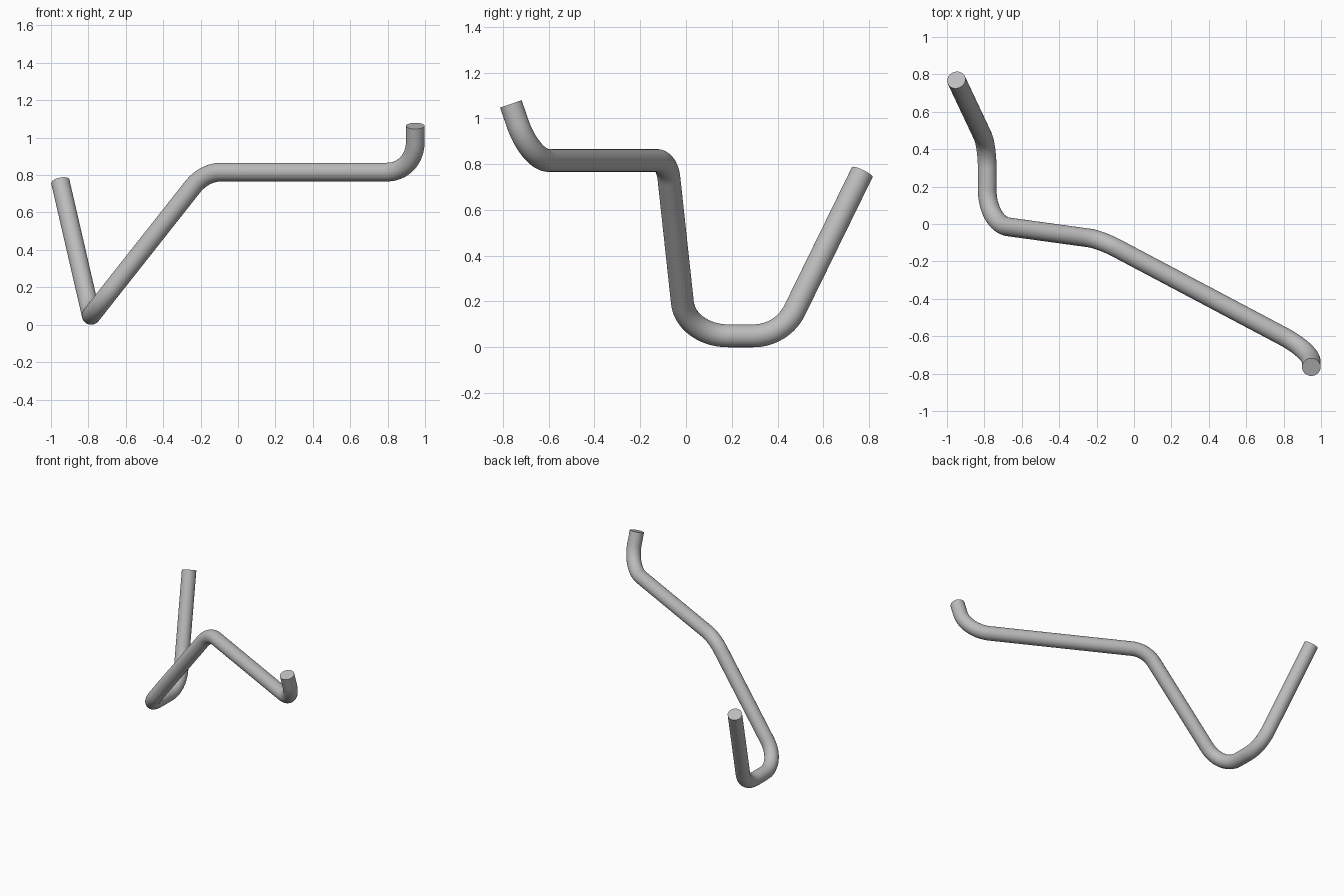
import bpy
import math
from mathutils import Vector, Quaternion

cube = bpy.data.objects.get("Cube")
if cube:
    bpy.data.objects.remove(cube, do_unlink=True)

PIPE_RADIUS = 0.05
BEND_RADIUS = 0.2
BEND_STEPS = 16

# Pipe centreline: ends and the corners that get rounded
corners = [Vector(p) for p in (
    (-0.95, 0.77, 0.765),
    (-0.785, 0.42, 0.05),
    (-0.785, 0.0, 0.05),
    (-0.18, -0.083, 0.816),
    (0.948, -0.68, 0.816),
    (0.948, -0.765, 1.063),
)]


def bend(before, corner, after):
    """Points of a circular bend tangent to both legs of a corner."""
    d_in = (corner - before).normalized()
    d_out = (after - corner).normalized()
    turn = d_in.angle(d_out)
    axis = d_in.cross(d_out).normalized()
    start = corner - d_in * BEND_RADIUS * math.tan(turn / 2)
    centre = start + axis.cross(d_in) * BEND_RADIUS
    return [centre + Quaternion(axis, turn * i / BEND_STEPS) @ (start - centre)
            for i in range(BEND_STEPS + 1)]


path = [corners[0]]
for a, b, c in zip(corners, corners[1:], corners[2:]):
    path += bend(a, b, c)
path.append(corners[-1])

# Round pipe with closed ends, swept along the path
curve = bpy.data.curves.new("bent_pipe", 'CURVE')
curve.dimensions = '3D'
curve.twist_mode = 'MINIMUM'
curve.bevel_depth = PIPE_RADIUS
curve.bevel_resolution = 14
curve.use_fill_caps = True
spline = curve.splines.new('POLY')
spline.points.add(len(path) - 1)
for point, co in zip(spline.points, path):
    point.co = (*co, 1.0)

pipe = bpy.data.objects.new("bent_pipe", curve)
bpy.context.collection.objects.link(pipe)
bpy.ops.object.select_all(action='DESELECT')
pipe.select_set(True)
bpy.context.view_layer.objects.active = pipe
bpy.ops.object.convert(target='MESH')
pipe = bpy.context.view_layer.objects.active

# Weld the end caps to the wall, then smooth all but the rims
bpy.ops.object.mode_set(mode='EDIT')
bpy.ops.mesh.select_all(action='SELECT')
bpy.ops.mesh.remove_doubles(threshold=0.0001)
bpy.ops.mesh.normals_make_consistent(inside=False)
bpy.ops.object.mode_set(mode='OBJECT')
bpy.ops.object.shade_smooth_by_angle(angle=math.radians(40))

# Plain grey metal
grey = bpy.data.materials.new("grey")
grey.use_nodes = True
colour = (0.5, 0.5, 0.5, 1.0)
grey.diffuse_color = colour
grey.node_tree.nodes["Principled BSDF"].inputs["Base Color"].default_value = colour
pipe.data.materials.clear()
pipe.data.materials.append(grey)
